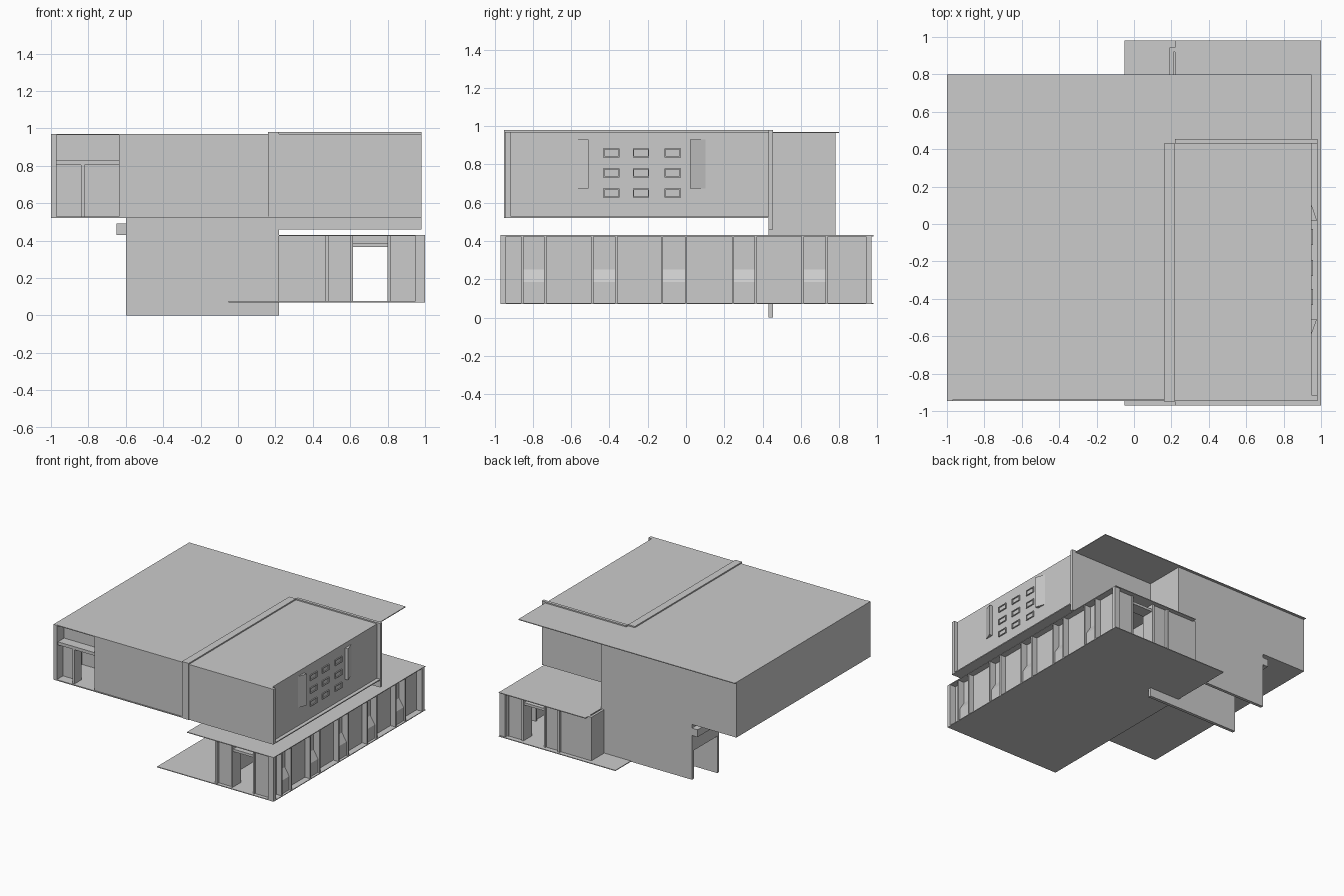
import bpy, bmesh

if "Cube" in bpy.data.objects:
    bpy.data.objects.remove(bpy.data.objects["Cube"])


def mesh_object(name, bm):
    bmesh.ops.recalc_face_normals(bm, faces=bm.faces[:])
    me = bpy.data.meshes.new(name)
    bm.to_mesh(me)
    bm.free()
    ob = bpy.data.objects.new(name, me)
    bpy.context.collection.objects.link(ob)
    return ob


def box(name, x0, x1, y0, y1, z0, z1):
    bm = bmesh.new()
    bmesh.ops.create_cube(bm, size=1)
    for v in bm.verts:
        v.co = ((x0 + x1) / 2 + v.co.x * (x1 - x0),
                (y0 + y1) / 2 + v.co.y * (y1 - y0),
                (z0 + z1) / 2 + v.co.z * (z1 - z0))
    return mesh_object(name, bm)


def extrude(name, points, offset):
    """Closed prism from a flat outline pushed along an offset."""
    bm = bmesh.new()
    face = bm.faces.new([bm.verts.new(p) for p in points])
    ret = bmesh.ops.extrude_face_region(bm, geom=[face])
    verts = [g for g in ret["geom"] if isinstance(g, bmesh.types.BMVert)]
    bmesh.ops.translate(bm, verts=verts, vec=offset)
    return mesh_object(name, bm)


# ---------- upper storey ----------
Z0, Z1 = 0.52, 0.97
box("upper_roof", -1, 0.95, -0.94, 0.80, Z1 - 0.006, Z1)
extrude("upper_floor", [(-1, -0.945, Z0), (0.98, -0.945, Z0), (0.98, 0.43, Z0),
                        (0.22, 0.43, Z0), (0.22, 0.78, Z0), (-1, 0.78, Z0)], (0, 0, 0.008))
box("upper_front_wall", -0.635, 0.16, -0.94, -0.915, Z0, Z1)
box("upper_front_wall_right", 0.22, 0.98, -0.945, -0.915, Z0, Z1)
box("upper_left_wall", -1, -0.97, -0.945, 0.78, Z0, Z1)
box("upper_back_wall", -1, 0.22, 0.755, 0.78, Z0, Z1)
box("cross_wall", 0.16, 0.22, -0.95, 0.43, Z0, 0.98)
box("rear_side_wall", 0.195, 0.22, 0.43, 0.78, 0.07, Z1)
box("rear_long_wall", -0.6, 0.98, 0.43, 0.455, 0.46, Z0)
box("rear_upper_wall", 0.22, 0.98, 0.43, 0.455, Z0, 0.98)
box("upper_right_wall", 0.93, 0.95, -0.915, 0.43, Z0, Z1)

# balcony recess at the front left
box("balcony_upper_panel", -0.97, -0.635, -0.85, -0.83, 0.83, Z1)
box("balcony_ledge", -0.97, -0.635, -0.93, -0.83, 0.805, 0.83)
box("balcony_panel", -0.97, -0.82, -0.865, -0.84, Z0, 0.805)
box("balcony_post", -0.84, -0.82, -0.93, -0.84, Z0, 0.805)
box("balcony_side", -0.635, -0.61, -0.915, -0.6, Z0, Z1)
box("balcony_back", -0.97, -0.61, -0.62, -0.6, Z0, Z1)

# projecting frames of nine small windows
for y in (-0.39, -0.235, -0.07):
    for z in (0.65, 0.755, 0.86):
        for s in (-1, 1):
            box("window_frame_side", 0.95, 0.958, y + s * 0.04 - 0.003, y + s * 0.04 + 0.003,
                z - 0.02, z + 0.02)
            box("window_frame_rail", 0.95, 0.958, y - 0.043, y + 0.043,
                z + s * 0.02 - 0.003, z + s * 0.02 + 0.003)

# two wedge bays
for outer, inner in ((-0.60, -0.51), (0.115, 0.02)):
    extrude("wedge_bay", [(0.945, outer, 0.675), (0.978, inner, 0.675),
                          (0.945, inner, 0.675)], (0, 0, 0.255))

# ---------- rear stair area ----------
box("stair_front_wall", -0.6, 0.22, 0.43, 0.455, 0, 0.46)
box("stair_back_wall", -0.6, 0.22, 0.755, 0.78, 0.07, Z0)
box("stair_canopy", -0.65, -0.6, 0.44, 0.78, 0.43, 0.49)
box("stair_end_panel", -0.6, -0.585, 0.455, 0.755, 0.3, Z0)

# ---------- lower storey ----------
F, R = 0.07, 0.43
box("lower_floor", -0.05, 1, -0.97, 0.98, F, F + 0.006)
box("lower_roof", 0.22, 1, -0.97, 0.98, R - 0.006, R)
box("lower_left_wall", 0.465, 0.485, -0.945, 0.945, F, R)
for s, side in ((-1, "front"), (1, "back")):
    def facade(name, x0, x1, a, b, z0, z1):
        box(f"lower_{side}_{name}", x0, x1, min(a * s, b * s), max(a * s, b * s), z0, z1)
    facade("panel_left", 0.465, 0.615, 0.92, 0.94, F, R)
    facade("panel_right", 0.80, 0.95, 0.92, 0.94, F, R)
    facade("lintel", 0.615, 0.80, 0.84, 0.86, 0.37, R)
    facade("ledge", 0.615, 0.80, 0.84, 0.94, 0.365, 0.385)
    facade("post_left", 0.60, 0.615, 0.84, 0.95, F, R)
    facade("post_right", 0.80, 0.815, 0.84, 0.95, F, R)
    facade("end_fin", 0.95, 1.0, 0.94, 0.97, F, R)
    facade("corner_fin", 0.465, 0.485, 0.92, 0.96, F, R)
box("lower_back_extension", 0.19, 0.465, 0.92, 0.945, F, R)
box("lower_back_return", 0.19, 0.21, 0.78, 0.945, F, R)

# right side: flat panels with five finned bays between them
bays = [(-0.855, -0.735), (-0.49, -0.365), (-0.125, 0.0), (0.245, 0.365), (0.61, 0.735)]
edge = -0.945
for a, b in bays + [(0.945, 0.945)]:
    box("side_panel", 0.935, 0.95, edge, a, F, R)
    edge = b
for a, b in bays:
    box("bay_fin", 0.92, 0.995, a - 0.006, a + 0.006, F, R)
    box("bay_fin", 0.92, 0.995, b - 0.006, b + 0.006, F, R)
    extrude("bay_hood", [(0.92, a, R), (0.94, a, R), (0.94, a, 0.25), (0.98, a, 0.185),
                         (0.98, a, F), (0.96, a, F), (0.96, a, 0.185), (0.92, a, 0.25)],
            (0, b - a, 0))
